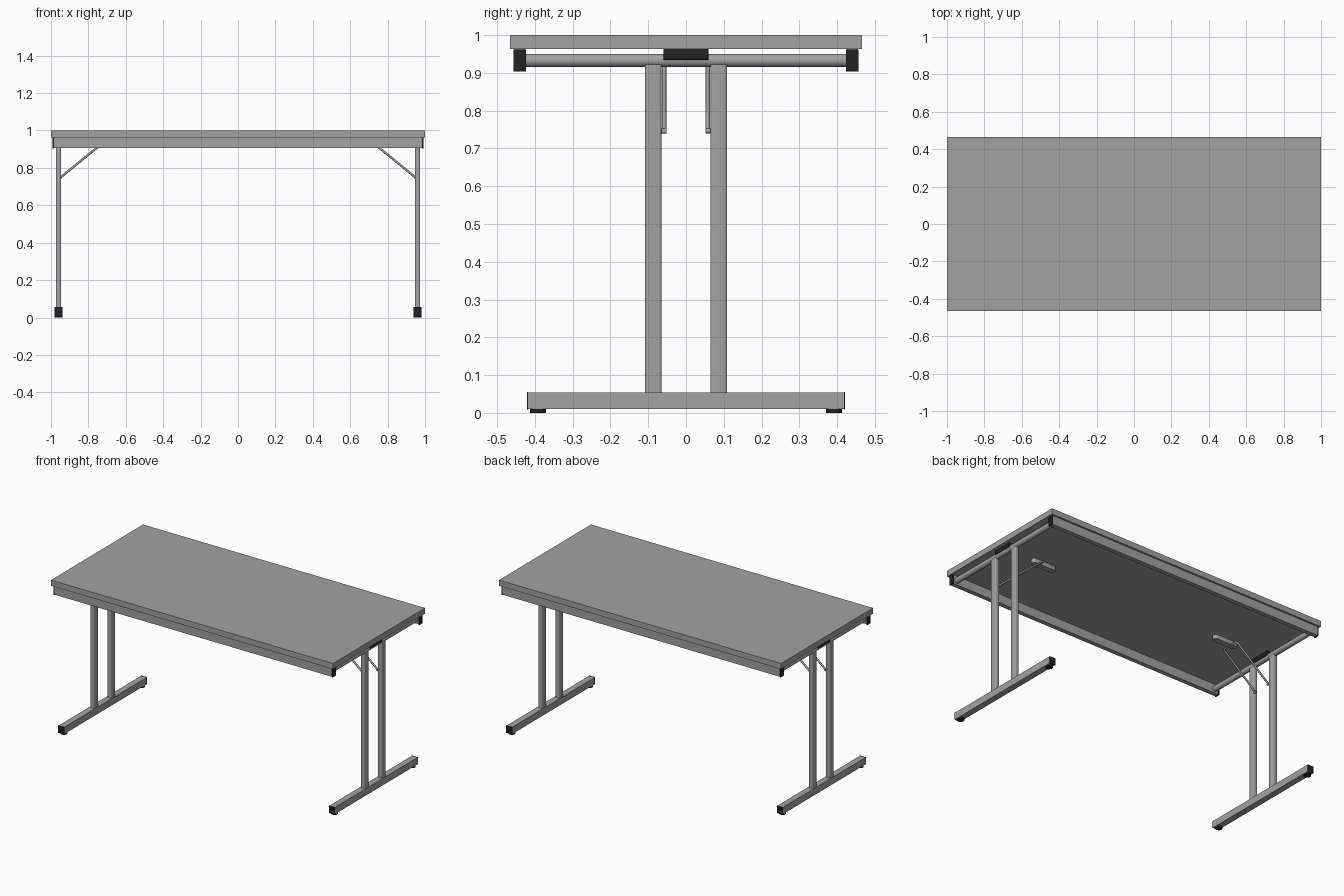
import bpy, bmesh, math
from mathutils import Vector

if "Cube" in bpy.data.objects:
    bpy.data.objects.remove(bpy.data.objects["Cube"])


def material(name, rgb):
    m = bpy.data.materials.new(name)
    m.diffuse_color = (*rgb, 1)
    m.use_nodes = True
    m.node_tree.nodes["Principled BSDF"].inputs["Base Color"].default_value = m.diffuse_color
    return m


GREY = material("grey", (0.36, 0.36, 0.365))
BLACK = material("black", (0.016, 0.016, 0.016))


def finish(name, bm, mat, smooth=False):
    bmesh.ops.recalc_face_normals(bm, faces=bm.faces)
    me = bpy.data.meshes.new(name)
    bm.to_mesh(me)
    bm.free()
    me.materials.append(mat)
    ob = bpy.data.objects.new(name, me)
    bpy.context.collection.objects.link(ob)
    if smooth:
        bpy.ops.object.select_all(action='DESELECT')
        ob.select_set(True)
        bpy.context.view_layer.objects.active = ob
        bpy.ops.object.shade_smooth_by_angle(angle=math.radians(40))
    return ob


def box(name, xr, yr, zr, mat, bevel=0, axis=None):
    """Box from ranges; optionally round only the edges running along one axis."""
    bm = bmesh.new()
    bmesh.ops.create_cube(bm, size=1)
    for v in bm.verts:
        for i, r in enumerate((xr, yr, zr)):
            v.co[i] = (r[0] + r[1]) / 2 + v.co[i] * (r[1] - r[0])
    if bevel:
        edges = [e for e in bm.edges
                 if abs((e.verts[0].co - e.verts[1].co).normalized()[axis]) > 0.9]
        bmesh.ops.bevel(bm, geom=edges, offset=bevel, segments=4, profile=0.5, affect='EDGES')
    return finish(name, bm, mat, bevel > 0)


def rod(name, a, b, r, mat, sides=24):
    a, b = Vector(a), Vector(b)
    bm = bmesh.new()
    bmesh.ops.create_cone(bm, cap_ends=True, segments=sides, radius1=r, radius2=r,
                          depth=(b - a).length)
    q = (b - a).to_track_quat('Z', 'Y')
    for v in bm.verts:
        v.co = q @ v.co + (a + b) / 2
    return finish(name, bm, mat, True)


def wire(name, points, r, mat):
    cu = bpy.data.curves.new(name, 'CURVE')
    cu.dimensions = '3D'
    cu.bevel_depth = r
    cu.bevel_resolution = 2
    cu.use_fill_caps = True
    sp = cu.splines.new('POLY')
    sp.points.add(len(points) - 1)
    for p, c in zip(sp.points, points):
        p.co = (*c, 1)
    cu.materials.append(mat)
    ob = bpy.data.objects.new(name, cu)
    bpy.context.collection.objects.link(ob)


def span(s, a, b):
    return tuple(sorted((s * a, s * b)))


# Table top
box("table_top", (-1, 1), (-0.466, 0.466), (0.963, 1.0), GREY)

# Long rails under the top with black end caps
for t in (-1, 1):
    box("long_rail", (-0.984, 0.984), span(t, 0.426, 0.454), (0.906, 0.963), GREY)
    for s in (-1, 1):
        box("rail_cap", span(s, 0.984, 0.991), span(t, 0.423, 0.456), (0.904, 0.962), BLACK)

# Folding leg frame at each end
for s in (-1, 1):
    x = 0.96 * s
    rod("cross_tube", (x, -0.428, 0.933), (x, 0.428, 0.933), 0.0175, GREY)
    box("tube_clamp", span(s, 0.937, 0.983), (-0.06, 0.06), (0.934, 0.963), BLACK, 0.006, 1)
    box("foot_bar", span(s, 0.94, 0.98), (-0.418, 0.418), (0.01, 0.054), GREY)
    for t in (-1, 1):
        box("leg_post", span(s, 0.946, 0.974), span(t, 0.065, 0.109), (0.053, 0.925), GREY, 0.006, 2)
        box("foot_cap", span(s, 0.939, 0.981), span(t, 0.418, 0.421), (0.009, 0.055), BLACK)
        rod("foot_pad", (x, 0.392 * t, 0), (x, 0.392 * t, 0.01), 0.021, BLACK)
        rod("brace_pin", (0.95 * s, 0.052 * t, 0.746), (0.95 * s, 0.068 * t, 0.746), 0.007, GREY, 12)
    # Bent wire brace running up to the locking bar
    wire("wire_brace", [(0.95 * s, -0.058, 0.748), (0.725 * s, -0.058, 0.932),
                        (0.715 * s, -0.052, 0.940), (0.715 * s, 0.052, 0.940),
                        (0.725 * s, 0.058, 0.932), (0.95 * s, 0.058, 0.748)], 0.006, GREY)
    # Locking bar under the top
    box("locking_bar", span(s, 0.59, 0.76), (-0.018, 0.018), (0.936, 0.964), GREY, 0.016, 2)
